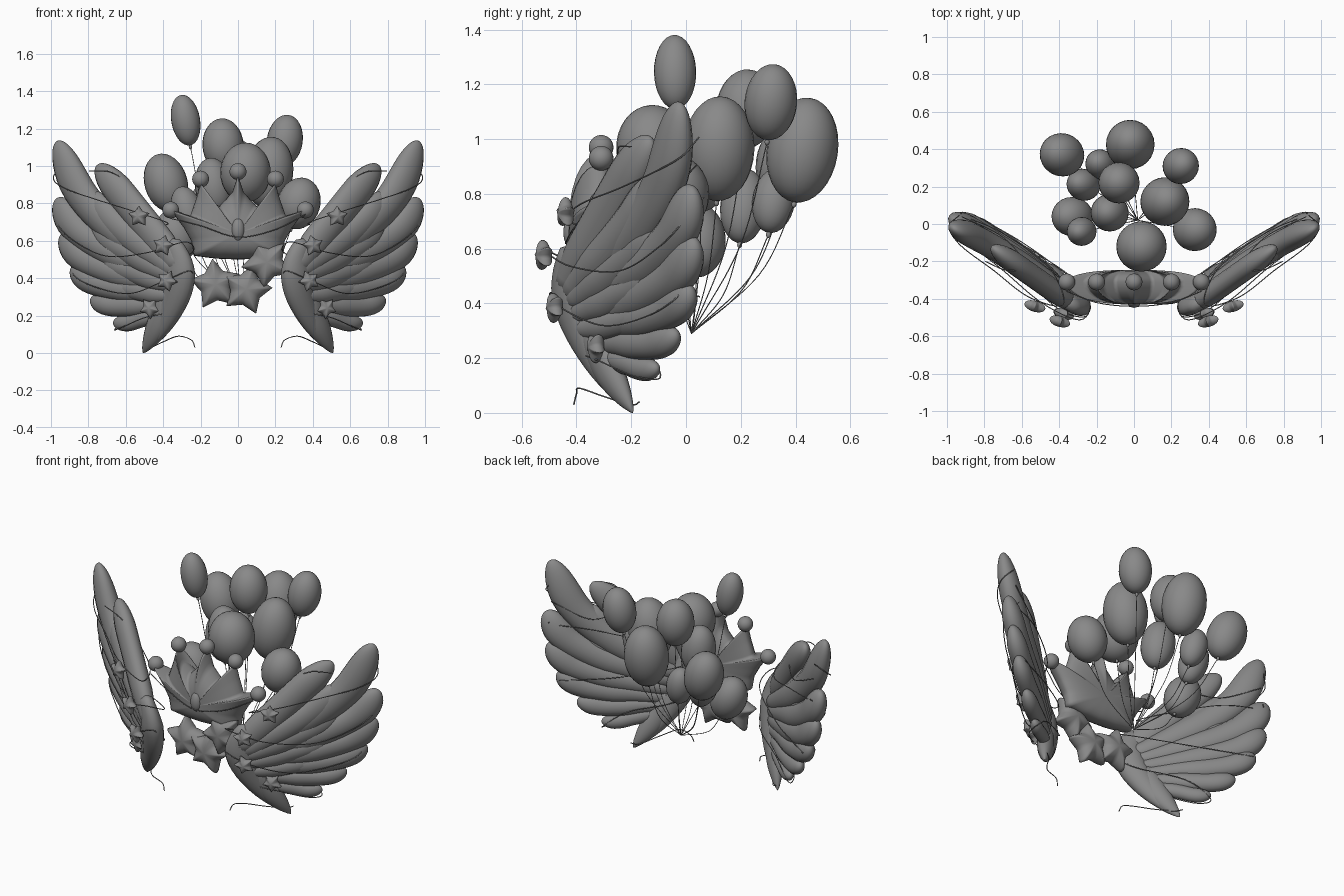
import bpy, bmesh, math
from mathutils import Vector, Matrix

if "Cube" in bpy.data.objects:
    bpy.data.objects.remove(bpy.data.objects["Cube"])

grey = bpy.data.materials.new("soft grey")
grey.diffuse_color = (0.25, 0.25, 0.25, 1)
grey.use_nodes = True
grey.node_tree.nodes["Principled BSDF"].inputs["Base Color"].default_value = grey.diffuse_color


def finish(name, bm, mirror=False):
    bmesh.ops.remove_doubles(bm, verts=bm.verts, dist=0.0004)
    bmesh.ops.recalc_face_normals(bm, faces=bm.faces)
    me = bpy.data.meshes.new(name)
    bm.to_mesh(me)
    bm.free()
    me.materials.append(grey)
    for p in me.polygons:
        p.use_smooth = True
    ob = bpy.data.objects.new(name, me)
    bpy.context.collection.objects.link(ob)
    if mirror:
        ob.modifiers.new("mirror", "MIRROR").use_mirror_merge = False
    return ob


def path(pts, t):
    """Smooth point at t in 0..1 through the control points."""
    pts = [Vector(p) for p in pts]
    n = len(pts) - 1
    i = min(int(t * n), n - 1)
    f = t * n - i
    b, c = pts[i], pts[i + 1]
    a = pts[i - 1] if i else 2 * b - c
    d = pts[i + 2] if i + 2 <= n else 2 * c - b
    return 0.5 * (2 * b + (c - a) * f + (2 * a - 5 * b + 4 * c - d) * f * f
                  + (3 * b - a - 3 * c + d) * f ** 3)


# Wing plane: u runs sideways, v up, w out of the front face
NORMAL = Vector((0.735, -1, -0.146)).normalized()


def on_wing(u, v, w=0):
    return Vector((u, -0.5675 + 0.735 * u - 0.146 * v, v)) + NORMAL * w


def feather(name, pts, r, thick, w=0.0, w_tip=0.0, root=0.5, tip=0.76, power=0.5):
    """Rounded feather lifted by w at the root and w_tip at the tip."""
    bm = bmesh.new()
    rows, sides, rings = 24, 16, []
    for k in range(rows + 1):
        t = min(math.sin(math.pi / 2 * k / rows), 1.0)
        p = path(pts, t)
        d = (path(pts, min(t + 0.01, 1)) - path(pts, max(t - 0.01, 0))).normalized()
        size = min(1, root + 1.2 * t)
        if t > tip:
            size *= max(0, 1 - ((t - tip) / (1 - tip)) ** 2) ** power
        if t < 0.08:
            size *= math.sqrt(max(0, 1 - ((0.08 - t) / 0.08) ** 2))
        ring = []
        for j in range(sides):
            a = 2 * math.pi * j / sides
            s = r * size * math.cos(a)
            ring.append(bm.verts.new(on_wing(p.x - d.y * s, p.y + d.x * s,
                                             w + (w_tip - w) * t + thick * size * math.sin(a))))
        rings.append(ring)
    for a, b in zip(rings, rings[1:]):
        for j in range(sides):
            k = (j + 1) % sides
            bm.faces.new((a[j], a[k], b[k], b[j]))
    finish(name, bm, True)


# Long feathers fanning from the wing root
flight = [
    ([(.30, .42), (.46, .52), (.68, .68), (.85, .87), (.965, 1.135)], .078),
    ([(.31, .38), (.50, .46), (.70, .55), (.87, .67), (.965, .83)], .074),
    ([(.32, .34), (.50, .385), (.68, .44), (.84, .515), (.94, .64)], .07),
    ([(.33, .29), (.50, .325), (.65, .345), (.79, .385), (.885, .465)], .064),
    ([(.34, .25), (.47, .255), (.58, .25), (.69, .255), (.785, .295)], .056),
    ([(.35, .22), (.44, .20), (.52, .18), (.59, .16), (.665, .165)], .044),
]
for i, (pts, r) in enumerate(flight):
    feather(f"flight_feather_{i + 1}", pts, r, r * 0.85)

# Shorter feathers over the front of the wing
cover = [
    ([(.29, .45), (.37, .55), (.50, .70), (.63, .85), (.765, 1.005)], .075, -.025),
    ([(.29, .42), (.42, .52), (.56, .62), (.69, .73), (.79, .86)], .07, 0),
    ([(.29, .40), (.42, .46), (.55, .53), (.67, .60), (.77, .70)], .066, 0),
    ([(.30, .36), (.42, .39), (.53, .43), (.64, .47), (.73, .54)], .06, 0),
    ([(.32, .31), (.41, .315), (.50, .33), (.59, .35), (.67, .39)], .052, 0),
]
for i, (pts, r, lift) in enumerate(cover):
    feather(f"cover_feather_{i + 1}", pts, r, r * 0.8, 0.035, lift, 0.6)

# Leading edge of the wing, tapering to the pointed lower tip
feather("wing_edge", [(.36, .62), (.315, .52), (.305, .42), (.33, .30), (.40, .15), (.50, .0)],
        .075, .062, 0.022, 0, 0.55, 0.45, 0.8)
feather("wing_tip", [(.38, .36), (.385, .26), (.42, .16), (.46, .08), (.508, .0)],
        .06, .05, 0.01, 0, 0.7, 0.4, 0.8)


def puff(name, outline, centre, front, back, frame, flat=2.0, mirror=False):
    """Inflated cushion with the given outline; frame maps (x, z, height)."""
    bm = bmesh.new()
    pts, c = [], Vector(centre)
    for a, b in zip(outline, outline[1:] + outline[:1]):
        for k in range(5):
            pts.append(Vector(a).lerp(Vector(b), k / 5))
    n = len(pts)
    for depth in (front, -back):
        rings = []
        for k in range(9):
            s = math.cos(math.pi / 2 * k / 8) if k < 8 else 0
            h = depth * math.sqrt(1 - min(s, 1) ** flat)
            rings.append([bm.verts.new(frame(*c.lerp(p, s), h)) for p in pts])
        for a, b in zip(rings, rings[1:]):
            for j in range(n):
                m = (j + 1) % n
                bm.faces.new((a[j], a[m], b[m], b[j]))
    return finish(name, bm, mirror)


def star_outline(x, z, r, turn):
    out = []
    for k in range(10):
        a = turn + math.pi / 2 + k * math.pi / 5
        q = r if k % 2 == 0 else r * 0.6
        out.append((x + q * math.cos(a), z + q * math.sin(a)))
    return out


def ellipsoid(name, centre, axis, r, h):
    bm = bmesh.new()
    rot = Vector((0, 0, 1)).rotation_difference(Vector(axis)).to_matrix().to_4x4()
    bmesh.ops.create_uvsphere(bm, u_segments=24, v_segments=16, radius=1,
                              matrix=Matrix.Translation(centre) @ rot @ Matrix.Diagonal((r, r, h, 1)))
    return finish(name, bm)


# Crown: puffy five-pointed body, ball tips and an oval gem
half = [(0, .95), (.03, .86), (.10, .785), (.165, .83), (.20, .91), (.222, .83),
        (.255, .735), (.36, .765), (.29, .67), (.25, .60), (.235, .52), (.12, .505)]
crown = half + [(0, .50)] + [(-x, z) for x, z in half[:0:-1]]
puff("crown", crown, (0, .64), .12, .065,
     lambda x, z, h: Vector((x, -.31 - h, z)), 2.6)
for i, (x, z) in enumerate([(0, .97), (.2, .93), (-.2, .93), (.36, .765), (-.36, .765)]):
    ellipsoid(f"crown_ball_{i + 1}", (x, -.31, z), (0, 0, 1), .045, .045)
ellipsoid("crown_gem", (0, -.41, .66), (0, 0, 1), .038, .065)

# Three cushion stars hanging under the crown
for i, (x, z, turn) in enumerate([(-.12, .365, .12), (.045, .34, -.25), (.155, .485, .5)]):
    puff(f"large_star_{i + 1}", star_outline(x, z, .14, turn), (x, z), .06, .06,
         lambda u, v, h, y=-.33 - .02 * i: Vector((u, y - h, v)), 2.5)

# Small stars in front of each wing
for i, (x, y, z) in enumerate([(.53, -.44, .73), (.40, -.52, .575),
                               (.38, -.48, .385), (.47, -.33, .24)]):
    puff(f"small_star_{i + 1}", star_outline(x, z, .058, .2 * i), (x, z), .028, .028,
         lambda u, v, h, x=x, y=y: Vector((u + .3 * h, y + .3 * (u - x) - h, v)), 2.0, True)


def strand(name, lines, r):
    cu = bpy.data.curves.new(name, "CURVE")
    cu.dimensions = "3D"
    cu.bevel_depth = r
    cu.bevel_resolution = 1
    cu.use_fill_caps = True
    for pts in lines:
        n = 8 * (len(pts) - 1)
        sp = cu.splines.new("POLY")
        sp.points.add(n)
        for k in range(n + 1):
            sp.points[k].co = (*path(pts, k / n), 1)
    cu.materials.append(grey)
    ob = bpy.data.objects.new(name, cu)
    bpy.context.collection.objects.link(ob)


# Balloons: centre, radius, half height; strings meet below
knot = Vector((.02, .02, .29))
balloons = [
    (-.28, -.04, 1.245, .077, .137), (.25, .31, 1.135, .096, .14), (-.08, .22, 1.11, .11, .145),
    (-.02, .425, .96, .13, .193), (.04, -.12, .965, .135, .16), (.165, .12, .965, .13, .192),
    (.325, -.03, .80, .115, .14), (-.385, .37, .91, .115, .16), (-.13, .06, .89, .10, .155),
    (-.33, .04, .63, .105, .14), (-.27, .21, .755, .085, .14), (-.18, .32, .775, .078, .12)]
strings = []
for i, (x, y, z, r, h) in enumerate(balloons):
    c = Vector((x, y, z))
    d = (c - knot).normalized()
    axis = Vector((d.x * .6, d.y * .3, 1)).normalized()
    ellipsoid(f"balloon_{i + 1}", c, axis, r, h)
    end = c - axis * (h + .008)
    ellipsoid(f"balloon_knot_{i + 1}", end, axis, .009, .012)
    bow = (knot + end) / 2 + Vector(((x - knot.x) * .15, (y - knot.y) * .15, -.02))
    strings.append([knot, bow, end])
strand("balloon_strings", strings, .002)

# Thin vines winding around each wing, with a loose curl at the bottom
vines = [
    [(.97, 1.0, -.06), (.97, .94, .03), (.88, .89, .08), (.70, .83, .09), (.50, .77, .10),
     (.36, .70, .03), (.50, .68, -.08), (.75, .74, -.09), (.94, .76, -.04)],
    [(.95, .78, -.06), (.955, .72, .03), (.85, .62, .075), (.65, .53, .095), (.42, .55, .11),
     (.25, .60, .05), (.30, .52, -.07), (.60, .45, -.08), (.88, .42, -.04)],
    [(.86, .52, -.05), (.86, .43, .04), (.72, .36, .07), (.52, .33, .09), (.33, .40, .10),
     (.23, .44, .03), (.32, .30, -.06), (.55, .23, -.05), (.66, .13, -.01), (.60, .14, .05),
     (.45, .20, .07), (.33, .22, .04)],
    [(.76, .98, .06), (.66, .97, .03), (.60, .88, -.04), (.75, .80, -.08), (.95, .90, -.05)]]
tail = [(.51, -.17, .04), (.47, -.2, .03), (.40, -.30, .06), (.32, -.39, .09),
        (.25, -.40, .07), (.23, -.41, .03)]
lines = [[on_wing(*p) for p in v] for v in vines] + [[Vector(p) for p in tail]]
strand("wing_vines", lines + [[Vector((-p.x, p.y, p.z)) for p in v] for v in lines], .0028)
strand("crown_vine", [[(-.36, -.36, .72), (-.2, -.42, .68), (0, -.44, .62), (.2, -.42, .66),
                       (.36, -.36, .74)]], .0028)
